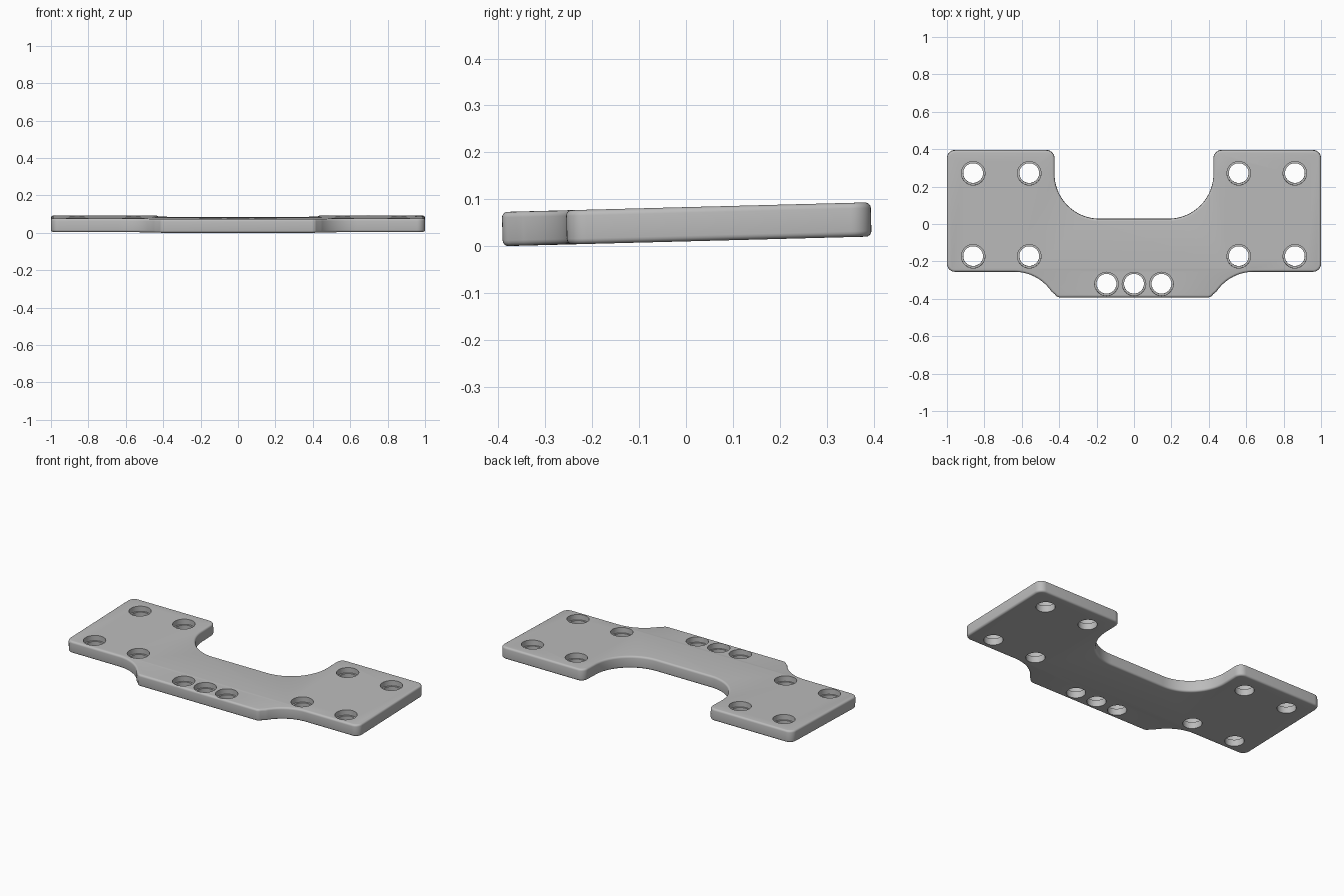
import bpy, bmesh, math
from mathutils import Matrix

if "Cube" in bpy.data.objects:
    bpy.data.objects.remove(bpy.data.objects["Cube"])

THICK = 0.073
TILT = math.radians(1.5)

grey = bpy.data.materials.new("light_grey")
grey.use_nodes = True
colour = (0.5, 0.5, 0.5, 1)
grey.diffuse_color = colour
grey.node_tree.nodes["Principled BSDF"].inputs["Base Color"].default_value = colour


def arc(cx, cy, r, start, end, steps):
    """Points along an arc, angles in degrees."""
    angles = [math.radians(start + (end - start) * i / steps) for i in range(steps + 1)]
    return [(cx + r * math.cos(a), cy + r * math.sin(a)) for a in angles]


def new_object(name, bm):
    bmesh.ops.recalc_face_normals(bm, faces=bm.faces)
    mesh = bpy.data.meshes.new(name)
    bm.to_mesh(mesh)
    bm.free()
    mesh.materials.append(grey)
    obj = bpy.data.objects.new(name, mesh)
    bpy.context.collection.objects.link(obj)
    return obj


# Plate: left half outline from front to back, then mirrored
half = arc(0.395, -0.36, 0.032, -90, -28, 5)
half += arc(0.64, -0.495, 0.24, 146, 90, 14)
half += arc(0.957, -0.212, 0.043, -90, 0, 8)
half += arc(0.957, 0.352, 0.043, 0, 90, 8)
half += arc(0.468, 0.352, 0.043, 90, 180, 8)
half += arc(0.185, 0.268, 0.24, 0, -90, 24)
outline = half + [(-x, y) for x, y in reversed(half)]

bm = bmesh.new()
base = bm.faces.new([bm.verts.new((x, y, -THICK / 2)) for x, y in outline])
top = bmesh.ops.extrude_face_region(bm, geom=[base])["geom"]
bmesh.ops.translate(bm, vec=(0, 0, THICK), verts=[v for v in top if isinstance(v, bmesh.types.BMVert)])
plate = new_object("mounting_plate", bm)

# Rounded rims above and below
bevel = plate.modifiers.new("rounded_rims", "BEVEL")
bevel.width = 0.012
bevel.segments = 4
bevel.limit_method = "ANGLE"
bevel.angle_limit = math.radians(60)

# Stepped screw holes
holes = [(sx * x, y) for sx in (-1, 1) for x in (0.56, 0.86) for y in (0.272, -0.172)]
holes += [(x, -0.32) for x in (-0.147, 0, 0.147)]
profile = [(0.053, -0.1), (0.053, 0.004), (0.063, 0.004), (0.063, 0.1)]
SIDES = 40
bm = bmesh.new()
for hx, hy in holes:
    rings = []
    for r, z in profile:
        points = arc(hx, hy, r, 0, 360, SIDES)[:-1]
        rings.append([bm.verts.new((x, y, z)) for x, y in points])
    for low, high in zip(rings, rings[1:]):
        for i in range(SIDES):
            j = (i + 1) % SIDES
            bm.faces.new((low[i], low[j], high[j], high[i]))
    bm.faces.new(rings[0])
    bm.faces.new(rings[-1])
cutter = new_object("hole_cutter", bm)
cutter.hide_render = True

cut = plate.modifiers.new("screw_holes", "BOOLEAN")
cut.operation = "DIFFERENCE"
cut.solver = "EXACT"
cut.object = cutter

bpy.ops.object.select_all(action="DESELECT")
plate.select_set(True)
bpy.context.view_layer.objects.active = plate
for name in [m.name for m in plate.modifiers]:
    bpy.ops.object.modifier_apply(modifier=name)
bpy.data.objects.remove(cutter)

# Tilt up toward the back and rest on the ground
mesh = plate.data
mesh.transform(Matrix.Rotation(TILT, 4, "X"))
mesh.transform(Matrix.Translation((0, 0, -min(v.co.z for v in mesh.vertices))))
bpy.ops.object.shade_smooth_by_angle(angle=math.radians(30))
